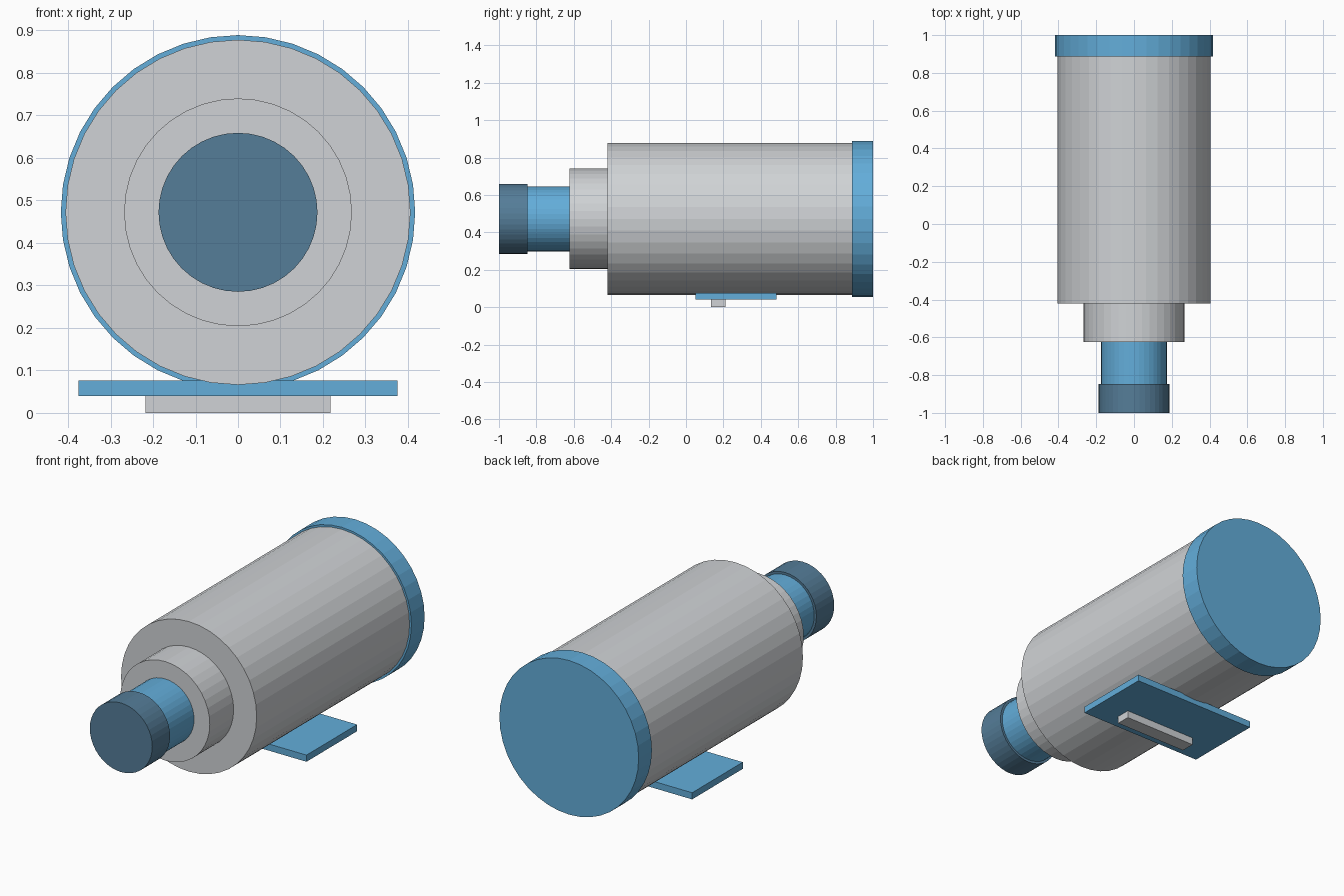
import bpy
import math

default = bpy.data.objects.get("Cube")
if default:
    bpy.data.objects.remove(default, do_unlink=True)


def make_material(name, rgb):
    mat = bpy.data.materials.new(name)
    mat.use_nodes = True
    mat.diffuse_color = (*rgb, 1)
    mat.node_tree.nodes["Principled BSDF"].inputs["Base Color"].default_value = (*rgb, 1)
    return mat


grey = make_material("light_grey", (0.63, 0.65, 0.67))
blue = make_material("sky_blue", (0.125, 0.42, 0.70))
slate = make_material("slate_blue", (0.09, 0.205, 0.315))

AXIS_Z = 0.472  # height of the barrel axis
SIDES = 40


def drum(name, radius, y0, y1, mat):
    """Cylinder lying along y from y0 to y1."""
    bpy.ops.mesh.primitive_cylinder_add(
        vertices=SIDES, radius=radius, depth=y1 - y0,
        location=(0, (y0 + y1) / 2, AXIS_Z), rotation=(math.pi / 2, 0, 0))
    finish(name, mat)


def block(name, half_width, y0, y1, z0, z1, mat):
    """Box centred on x = 0."""
    bpy.ops.mesh.primitive_cube_add(size=1, location=(0, (y0 + y1) / 2, (z0 + z1) / 2))
    bpy.context.object.scale = (2 * half_width, y1 - y0, z1 - z0)
    finish(name, mat)


def finish(name, mat):
    obj = bpy.context.object
    obj.name = name
    obj.data.materials.append(mat)
    bpy.ops.object.transform_apply(location=False, rotation=True, scale=True)


# Barrel, stepped from front to back
drum("front_knob", 0.187, -1.0, -0.848, slate)
drum("neck", 0.174, -0.848, -0.624, blue)
drum("collar", 0.268, -0.624, -0.42, grey)
drum("main_barrel", 0.406, -0.42, 0.887, grey)
drum("rear_cap", 0.417, 0.887, 1.0, blue)

# Mount under the barrel
block("mount_plate", 0.375, 0.05, 0.483, 0.04, 0.076, blue)
block("mount_foot", 0.218, 0.133, 0.21, 0.0, 0.04, grey)
